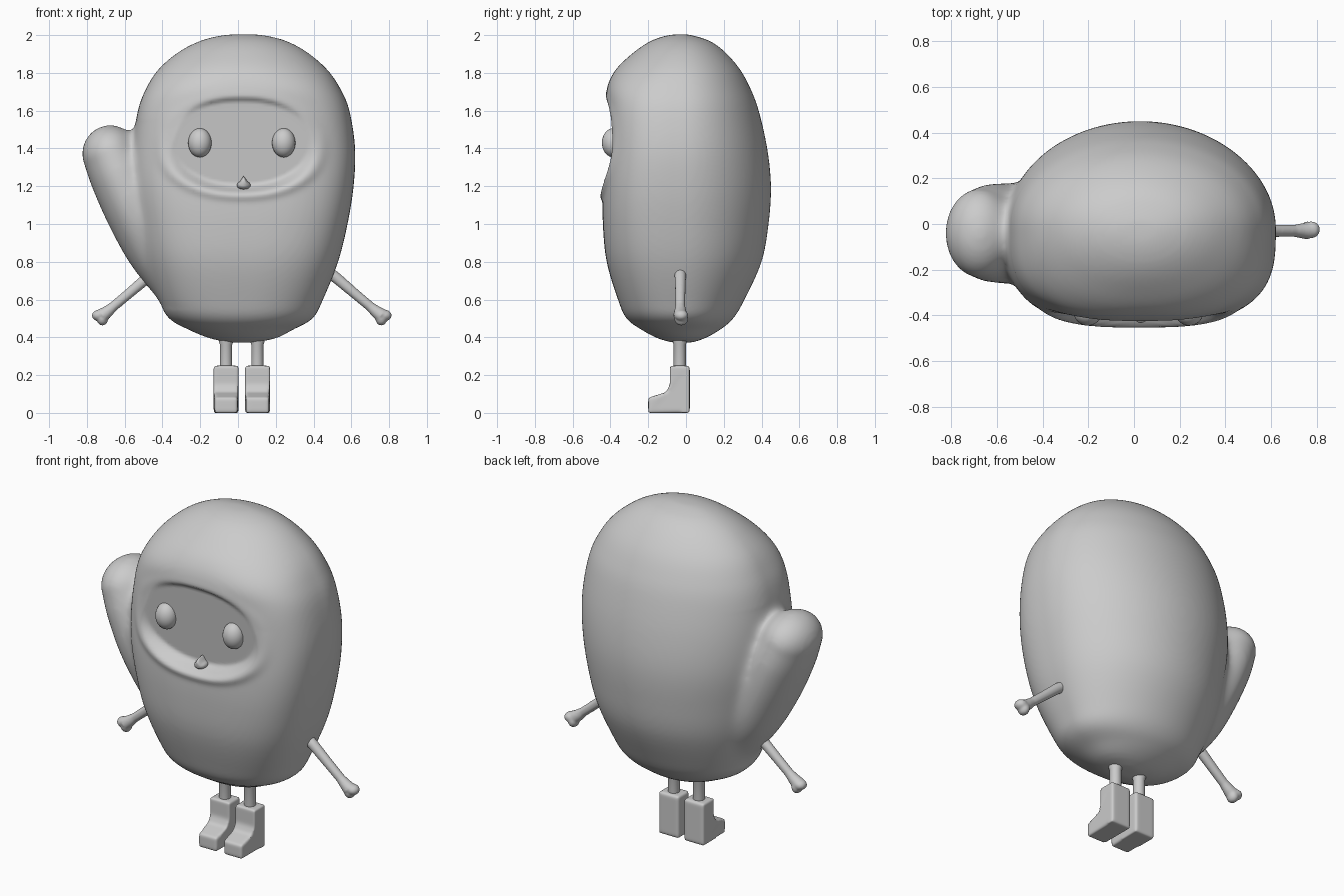
import bpy, bmesh, math
from mathutils import Vector

if "Cube" in bpy.data.objects:
    bpy.data.objects.remove(bpy.data.objects["Cube"])

MID = 0.02  # the small parts mirror about this x
grey = bpy.data.materials.new("soft grey")
grey.diffuse_color = (0.6, 0.6, 0.6, 1)
grey.use_nodes = True
grey.node_tree.nodes["Principled BSDF"].inputs["Base Color"].default_value = grey.diffuse_color


def finish(name, bm, angle=180):
    bmesh.ops.recalc_face_normals(bm, faces=bm.faces)
    me = bpy.data.meshes.new(name)
    bm.to_mesh(me)
    bm.free()
    me.materials.append(grey)
    ob = bpy.data.objects.new(name, me)
    bpy.context.collection.objects.link(ob)
    bpy.ops.object.select_all(action='DESELECT')
    ob.select_set(True)
    bpy.context.view_layer.objects.active = ob
    bpy.ops.object.shade_smooth_by_angle(angle=math.radians(angle))
    return ob


def loft(bm, rings):
    loops = [[bm.verts.new(p) for p in ring] for ring in rings]
    n = len(loops[0])
    for a, b in zip(loops, loops[1:]):
        for i in range(n):
            bm.faces.new((a[i], a[(i + 1) % n], b[(i + 1) % n], b[i]))
    bm.faces.new(loops[0][::-1])
    bm.faces.new(loops[-1])


def spline(rows, steps):
    """Catmull-Rom through rows of numbers."""
    out = []
    for i in range(len(rows) - 1):
        p = [rows[max(0, min(len(rows) - 1, i + k))] for k in (-1, 0, 1, 2)]
        for s in range(steps):
            t = s / steps
            out.append([0.5 * (2 * b + (c - a) * t + (2 * a - 5 * b + 4 * c - d) * t * t
                               + (3 * b - a - 3 * c + d) * t ** 3) for a, b, c, d in zip(*p)])
    return out + [list(rows[-1])]


def spow(v, e):
    return math.copysign(abs(v) ** e, v)


def tube(bm, pts, n=24):
    """pts: centre x, y, z, in-plane radius, depth radius; spine lies in xz."""
    rings = []
    for i, p in enumerate(pts):
        a, b = pts[max(i - 1, 0)], pts[min(i + 1, len(pts) - 1)]
        t = Vector((b[0] - a[0], 0, b[2] - a[2])).normalized()
        side = Vector((t.z, 0, -t.x))
        rings.append([Vector(p[:3]) + side * (p[3] * math.cos(w)) + Vector((0, p[4] * math.sin(w), 0))
                      for w in (2 * math.pi * k / n for k in range(n))])
    loft(bm, rings)


def ball(bm, centre, radii):
    vs = bmesh.ops.create_uvsphere(bm, u_segments=24, v_segments=16, radius=1)['verts']
    for v in vs:
        v.co = Vector(c + r * q for c, r, q in zip(centre, radii, v.co))


# Body: z, left x, right x, front y, back y, squareness of the front
rows = [(0.372, -0.04, 0.08, -0.07, 0.03, 2), (0.395, -0.15, 0.20, -0.15, 0.10, 2),
        (0.44, -0.26, 0.29, -0.235, 0.18, 2.2), (0.50, -0.365, 0.395, -0.315, 0.25, 2.4),
        (0.60, -0.42, 0.45, -0.36, 0.31, 2.6), (0.80, -0.49, 0.53, -0.42, 0.40, 2.8),
        (1.00, -0.53, 0.58, -0.44, 0.437, 3), (1.20, -0.56, 0.612, -0.44, 0.45, 3.1),
        (1.40, -0.56, 0.62, -0.425, 0.43, 3.1), (1.60, -0.53, 0.59, -0.42, 0.385, 3),
        (1.72, -0.485, 0.54, -0.418, 0.34, 2.7), (1.82, -0.42, 0.47, -0.37, 0.285, 2.3),
        (1.91, -0.315, 0.365, -0.275, 0.207, 2.1), (1.967, -0.205, 0.26, -0.19, 0.13, 2),
        (1.996, -0.10, 0.155, -0.11, 0.045, 2), (2.004, -0.02, 0.08, -0.05, 0.0, 2)]
bm = bmesh.new()
rings = []
for z, xl, xr, yf, yb, e in spline(rows, 5):
    cx, cy, ring = (xl + xr) / 2, -0.02, []
    for k in range(96):
        w = 2 * math.pi * k / 96
        c, s = math.cos(w), math.sin(w)
        q = 2 / e if s < 0 else 1
        ring.append((cx + (xr - xl) / 2 * spow(c, q),
                     cy + ((yb - cy) if s > 0 else (cy - yf)) * spow(s, q), z))
    rings.append(ring)
loft(bm, rings)

# Thumb, swelling to a rounded tip
thumb = spline([(-0.30, -0.03, 0.62, 0.11, 0.15), (-0.42, -0.03, 0.85, 0.16, 0.20),
                (-0.53, -0.04, 1.06, 0.167, 0.22), (-0.62, -0.04, 1.25, 0.162, 0.215),
                (-0.672, -0.04, 1.37, 0.152, 0.195)], 6)
x, y, z, r, ry = thumb[-1]
for a in range(10, 90, 8):
    s, c = math.sin(math.radians(a)) * 0.155, math.cos(math.radians(a))
    thumb.append([x - 0.38 * s, y, z + 0.92 * s, r * c, ry * c])
tube(bm, thumb, 48)
body = finish("mitten_body", bm)

# Fuse body and thumb
m = body.modifiers.new("fuse", 'REMESH')
m.mode, m.voxel_size, m.use_smooth_shade = 'VOXEL', 0.013, True
bpy.ops.object.modifier_apply(modifier="fuse")

# Soften everything a little, and the web between thumb and body a lot
web = body.vertex_groups.new(name="web")
for v in body.data.vertices:
    if v.co.x < -0.2 and 0.55 < v.co.z < 1.55:
        line = -0.55 + (1.48 - v.co.z) * 0.17
        web.add([v.index], math.exp(-((v.co.x - line) / 0.09) ** 2), 'REPLACE')
for name, count, group in (("soften", 10, ""), ("blend", 60, "web")):
    m = body.modifiers.new(name, 'SMOOTH')
    m.factor, m.iterations, m.vertex_group = 0.5, count, group
    bpy.ops.object.modifier_apply(modifier=name)

# Sunken oval face opening: crisp upper edge, softer raised lower rim
for v in body.data.vertices:
    if v.co.y > -0.25:
        continue
    d = (abs((v.co.x - 0.017) / 0.395) ** 2.2 + abs((v.co.z - 1.415) / 0.25) ** 2.2) ** (1 / 2.2)
    low = max(0, min(1, (1.5 - v.co.z) / 0.25))
    t = max(0, min(1, (1.03 - d) / (0.1 + 0.12 * low)))
    t = t * t * (3 - 2 * t)
    rim = (0.003 + 0.009 * low) * math.exp(-((d - 1.07) / 0.09) ** 2)
    plane = -0.385 - 0.07 * (v.co.z - 1.415)
    v.co.y += t * (max(v.co.y, plane) - v.co.y) - rim
if not body.data.materials:
    body.data.materials.append(grey)
bpy.ops.object.shade_smooth()

# Eyes
for side, s in (("left", -1), ("right", 1)):
    bm = bmesh.new()
    ball(bm, (MID + s * 0.222, -0.385, 1.43), (0.062, 0.06, 0.077))
    finish(side + "_eye", bm)

# Beak
bm = bmesh.new()
ball(bm, (0.03, -0.388, 1.205), (0.036, 0.045, 0.024))
for v in bm.verts:
    if v.co.z > 1.205:
        v.co.z += 0.025 * max(0, 1 - abs(v.co.x - 0.03) / 0.02)
finish("beak", bm)

for side, s in (("left", -1), ("right", 1)):
    # Arm with a two-lobed hand
    bm = bmesh.new()
    tube(bm, [(MID + s * px, -0.03, pz, r, r) for px, pz, r in
              ((0.40, 0.785, 0.034), (0.50, 0.715, 0.03), (0.60, 0.63, 0.027),
               (0.68, 0.563, 0.026), (0.71, 0.537, 0.032), (0.74, 0.515, 0.038))])
    ball(bm, (MID + s * 0.757, -0.025, 0.516), (0.037, 0.037, 0.03))
    ball(bm, (MID + s * 0.738, -0.025, 0.498), (0.03, 0.037, 0.036))
    hand = finish(side + "_arm", bm)
    m = hand.modifiers.new("fuse", 'REMESH')
    m.mode, m.voxel_size, m.use_smooth_shade = 'VOXEL', 0.006, True
    m = hand.modifiers.new("soften", 'SMOOTH')
    m.factor, m.iterations = 0.5, 8

    # Leg
    lx = MID + s * 0.083
    bm = bmesh.new()
    tube(bm, [(lx, -0.033, z, r, r) for z, r in
              ((0.2, 0.032), (0.36, 0.032), (0.375, 0.037), (0.45, 0.04))])
    finish(side + "_leg", bm, 50)

    # Boot: side profile extruded across, then rounded
    prof = [(0.02, 0.0), (-0.2, 0.0), (-0.2, 0.08), (-0.105, 0.11),
            (-0.085, 0.15), (-0.085, 0.25), (0.02, 0.25)]
    bm = bmesh.new()
    loft(bm, [[(lx + dx, y, z) for y, z in prof] for dx in (-0.066, 0.066)])
    for v in bm.verts:
        if v.co.y < -0.15:
            v.co.x = lx + (v.co.x - lx) * 0.92
    boot = finish(side + "_boot", bm)
    m = boot.modifiers.new("round", 'REMESH')
    m.mode, m.voxel_size, m.use_smooth_shade = 'VOXEL', 0.007, True
    m = boot.modifiers.new("soften", 'SMOOTH')
    m.factor, m.iterations = 0.5, 14
